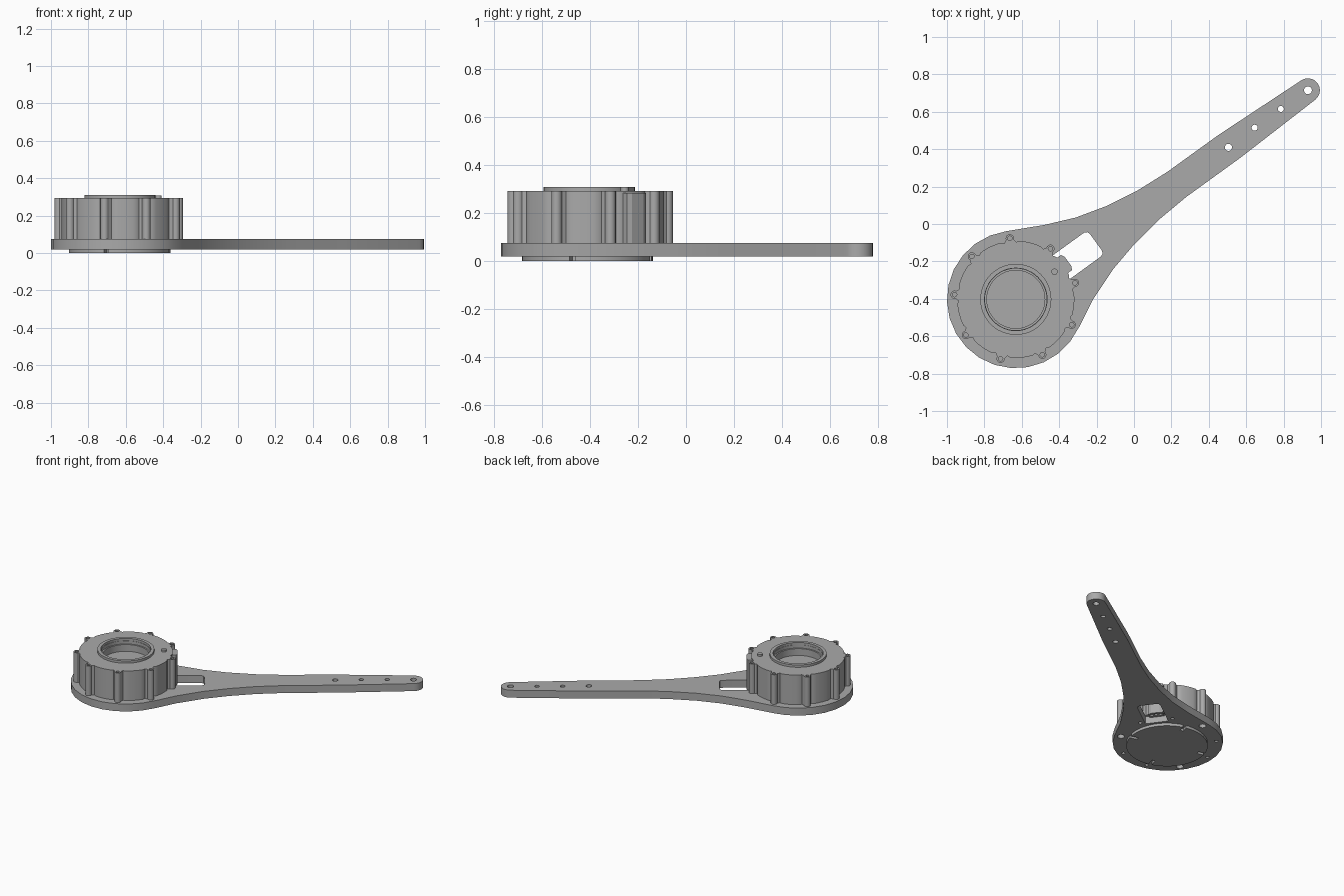
import bpy, bmesh, math
from math import cos, sin, radians
from mathutils import Matrix, Vector

if "Cube" in bpy.data.objects:
    bpy.data.objects.remove(bpy.data.objects["Cube"], do_unlink=True)

grey = bpy.data.materials.new("machined grey")
grey.use_nodes = True
grey.diffuse_color = (0.4, 0.4, 0.4, 1)
grey.node_tree.nodes["Principled BSDF"].inputs["Base Color"].default_value = grey.diffuse_color

CX, CY = -0.632, -0.403          # motor axis
BOLTS = [15.6 + 40 * i for i in range(9)]
PORT = 36                        # direction of the cable port


def polar(r, deg, x=CX, y=CY):
    return (x + r * cos(radians(deg)), y + r * sin(radians(deg)))


def arc(x, y, r, start, end, n):
    return [polar(r, start + (end - start) * i / n, x, y) for i in range(n + 1)]


def circle(x, y, r, n=24):
    return arc(x, y, r, 0, 360, n)[:-1]


def port_points(points):
    """Turn (outward, sideways) pairs along the port into x, y."""
    spin = Matrix.Rotation(radians(PORT), 2)
    return [tuple(spin @ Vector(p) + Vector((CX, CY))) for p in points]


def prism(name, points, z0, z1):
    bm = bmesh.new()
    face = bm.faces.new([bm.verts.new((x, y, z0)) for x, y in points])
    top = bmesh.ops.extrude_face_region(bm, geom=[face])["geom"]
    bmesh.ops.translate(bm, vec=(0, 0, z1 - z0),
                        verts=[v for v in top if isinstance(v, bmesh.types.BMVert)])
    bmesh.ops.recalc_face_normals(bm, faces=bm.faces)
    mesh = bpy.data.meshes.new(name)
    bm.to_mesh(mesh)
    bm.free()
    mesh.materials.append(grey)
    obj = bpy.data.objects.new(name, mesh)
    bpy.context.collection.objects.link(obj)
    return obj


def activate(obj):
    bpy.ops.object.select_all(action="DESELECT")
    obj.select_set(True)
    bpy.context.view_layer.objects.active = obj


def cut(obj, cutters):
    activate(obj)
    for cutter in cutters:
        mod = obj.modifiers.new("cut", "BOOLEAN")
        mod.operation, mod.solver, mod.object = "DIFFERENCE", "EXACT", cutter
        bpy.ops.object.modifier_apply(modifier=mod.name)
        bpy.data.objects.remove(cutter, do_unlink=True)


def smooth(obj):
    activate(obj)
    bpy.ops.object.shade_smooth_by_angle(angle=radians(30))


# Arm plate: round base flowing into a tapering arm with a round tip
outline = arc(CX, CY, 0.368, 98, 322, 16)
outline += [(-0.29, -0.545), (-0.22, -0.405), (-0.11, -0.24), (0, -0.11), (0.13, 0.02),
            (0.28, 0.145), (0.57, 0.355)]
outline += arc(0.93, 0.715, 0.064, -52, 124, 10)
outline += [(0.45, 0.475), (0.18, 0.28), (0.02, 0.18), (-0.15, 0.095),
            (-0.31, 0.035), (-0.48, -0.005)]
plate = prism("arm_plate", outline, 0.02, 0.075)

window = port_points([(0.285, -0.082), (0.5, -0.082), (0.519, -0.076), (0.526, -0.058),
                      (0.526, 0.05), (0.52, 0.066), (0.505, 0.074), (0.285, 0.074)])
holes = [prism("window_cut", window, -0.1, 0.2)]
for x, y, r in [(0.505, 0.41, 0.019), (0.645, 0.515, 0.016),
                (0.785, 0.615, 0.016), (0.93, 0.715, 0.021)]:
    holes.append(prism("arm_hole_cut", circle(x, y, r), -0.1, 0.2))
for i, a in enumerate(BOLTS):
    r = 0.024 if i % 3 == 2 else 0.012
    holes.append(prism("bolt_cut", circle(*polar(0.325, a), r, 16), -0.1, 0.06))
cut(plate, holes)
smooth(plate)

# Motor housing with nine screw lugs around its rim
rim = []
for a in BOLTS:
    x, y = polar(0.328, a)
    rim += [polar(0.306, a - 6)]
    rim += arc(x, y, 0.022, a - 110, a + 110, 10)
    rim += [polar(0.306, a + 6)]
    rim += arc(CX, CY, 0.313, a + 9, a + 31, 6)
housing = prism("motor_housing", rim, 0.075, 0.293)
cut(housing, [prism("screw_cut", circle(*polar(0.328, a), 0.012, 12), 0.25, 0.4) for a in BOLTS]
    + [prism("bore_cut", circle(CX, CY, 0.165, 48), 0.22, 0.4)])
smooth(housing)

# Raised collar and inner step around the bore
for name, outer, inner, z0, z1 in [("bore_collar", 0.19, 0.167, 0.28, 0.31),
                                   ("bore_step", 0.17, 0.155, 0.22, 0.27)]:
    ring = prism(name, circle(CX, CY, outer, 48), z0, z1)
    cut(ring, [prism("ring_cut", circle(CX, CY, inner, 48), 0.1, 0.5)])
    smooth(ring)

# Locating post beside the collar
smooth(prism("locating_post", circle(-0.425, -0.255, 0.017, 16), 0.28, 0.308))

# Cable connector over the window, with sockets open from below
connector = prism("cable_connector",
                  port_points([(0.29, -0.05), (0.335, -0.05), (0.345, -0.03), (0.345, 0.03),
                               (0.335, 0.05), (0.29, 0.05)]), 0.06, 0.285)
cut(connector, [prism("socket_cut", circle(*port_points([(0.32, t)])[0], 0.011, 12), 0, 0.14)
                for t in (-0.03, 0, 0.03)])

# Bottom cover with four radial notches
cover = prism("bottom_cover", circle(CX, CY - 0.007, 0.272, 48), 0, 0.02)
notches = []
for a in (-15, 75, 165, 255):
    p, q = Vector(polar(0.22, a)), Vector(polar(0.3, a))
    side = Vector(polar(0.012, a + 90, 0, 0))
    notches.append(prism("notch_cut", [p - side, q - side, q + side, p + side], -0.1, 0.1))
cut(cover, notches)
smooth(cover)
